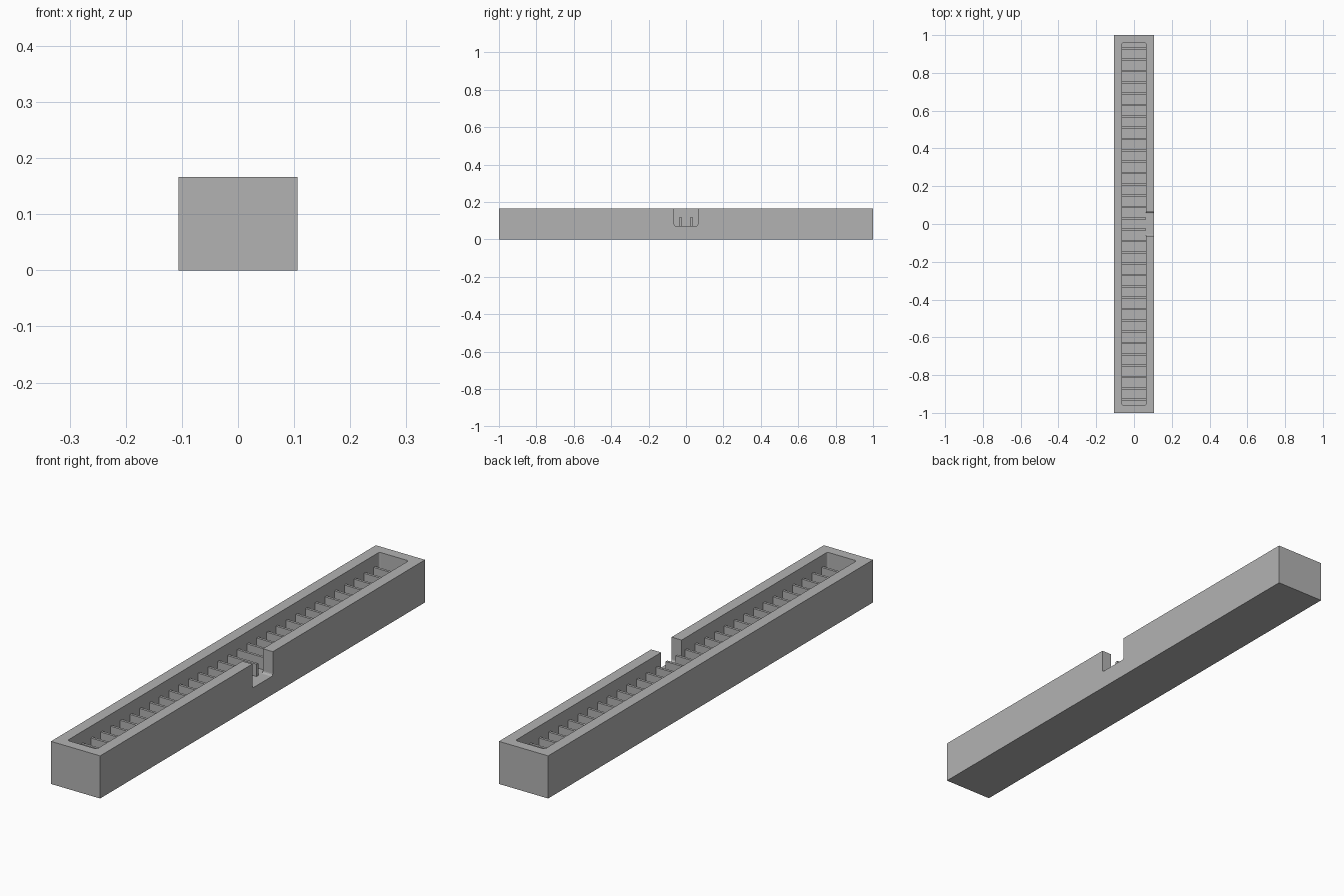
import bpy
import bmesh

cube = bpy.data.objects.get("Cube")
if cube:
    bpy.data.objects.remove(cube, do_unlink=True)

grey = bpy.data.materials.new("plain grey")
grey.use_nodes = True
COLOUR = (0.45, 0.45, 0.45, 1)
grey.diffuse_color = COLOUR
grey.node_tree.nodes["Principled BSDF"].inputs["Base Color"].default_value = COLOUR

HALF_W, HEIGHT = 0.106, 0.166
CAVITY, FLOOR = 0.063, 0.072
PITCH, COUNT = 0.06, 32


def box(name, low, high, round_axis=None, radius=0.008):
    """Box between two corners; edges along round_axis are rounded."""
    bm = bmesh.new()
    bmesh.ops.create_cube(bm, size=1)
    for v in bm.verts:
        for i in range(3):
            v.co[i] = low[i] if v.co[i] < 0 else high[i]
    if round_axis is not None:
        edges = [e for e in bm.edges
                 if abs((e.verts[0].co - e.verts[1].co)[round_axis]) > 1e-6]
        bmesh.ops.bevel(bm, geom=edges, offset=radius, segments=3,
                        profile=0.5, affect="EDGES")
    mesh = bpy.data.meshes.new(name)
    bm.to_mesh(mesh)
    bm.free()
    mesh.materials.append(grey)
    obj = bpy.data.objects.new(name, mesh)
    bpy.context.collection.objects.link(obj)
    return obj


# Long housing
housing = box("housing", (-HALF_W, -1, 0), (HALF_W, 1, HEIGHT))

# Open trough and the key notch in the left wall
cutters = [
    box("trough_cutter", (-CAVITY, -0.96, FLOOR), (CAVITY, 0.96, 0.3), 2),
    box("notch_cutter", (0, -CAVITY, FLOOR), (0.2, CAVITY, 0.3), 0),
]
for cutter in cutters:
    cut = housing.modifiers.new(cutter.name, "BOOLEAN")
    cut.operation = "DIFFERENCE"
    cut.solver = "EXACT"
    cut.object = cutter
    cutter.hide_render = True
    cutter.hide_viewport = True
    cutter.display_type = "WIRE"

# Row of thin ribs crossing the trough
rib = box("rib", (-CAVITY, -0.005, FLOOR - 0.005), (CAVITY, 0.005, 0.12))
rib.location.y = -PITCH * (COUNT - 1) / 2
row = rib.modifiers.new("row", "ARRAY")
row.count = COUNT
row.use_relative_offset = False
row.use_constant_offset = True
row.constant_offset_displace = (0, PITCH, 0)
